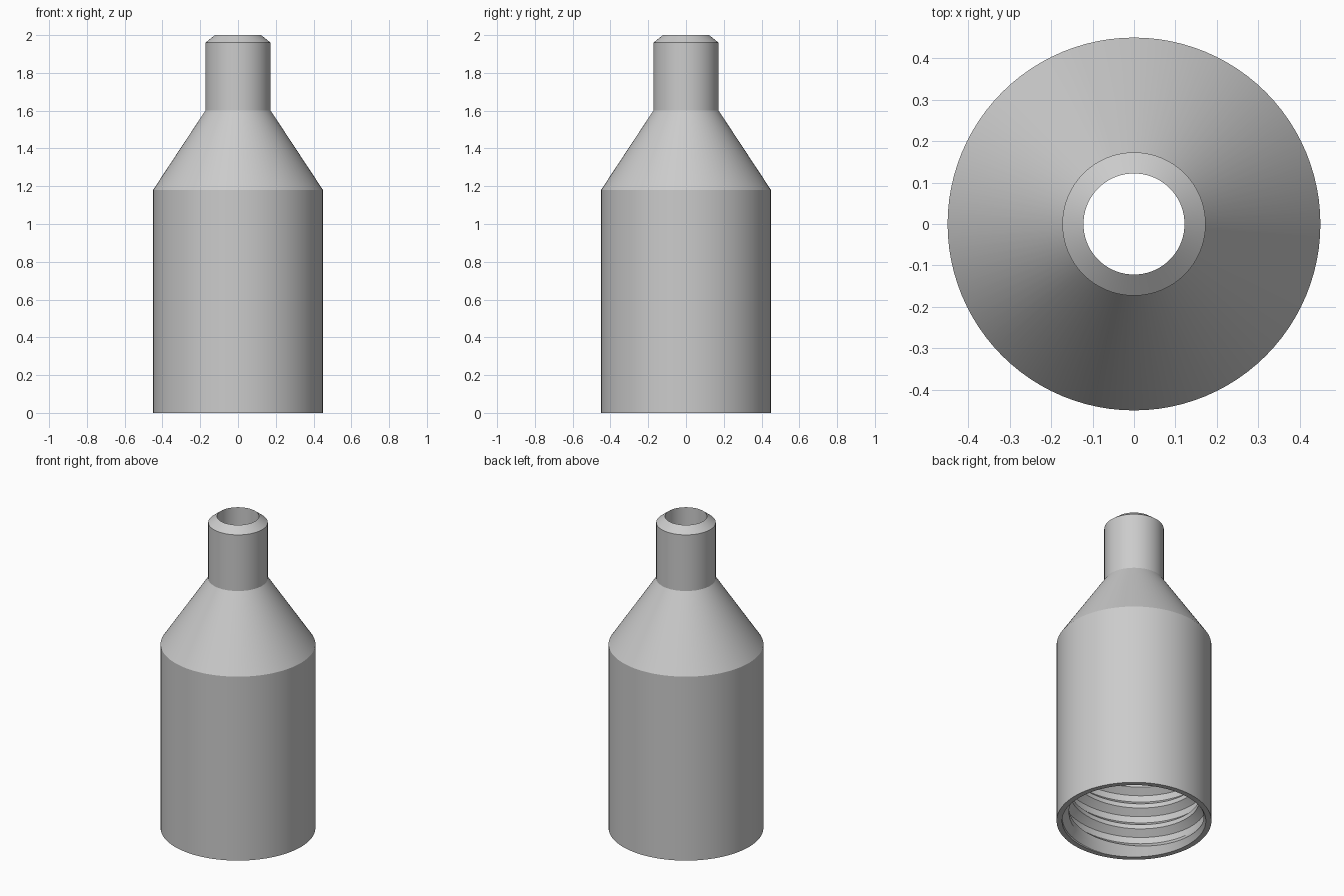
import bpy, bmesh, math

cube = bpy.data.objects.get("Cube")
if cube:
    bpy.data.objects.remove(cube, do_unlink=True)

SEGMENTS = 96
BORE, CREST = 0.418, 0.378       # thread root and crest radii
THREAD_TOP, PITCH = 1.14, 0.14

grey = bpy.data.materials.new("plain grey")
grey.use_nodes = True
colour = (0.6, 0.6, 0.6, 1)
grey.diffuse_color = colour
grey.node_tree.nodes["Principled BSDF"].inputs["Base Color"].default_value = colour


def add_grid(bm, columns):
    """Join neighbouring columns of points with quads."""
    rows = [[bm.verts.new(p) for p in col] for col in columns]
    for a, b in zip(rows, rows[1:]):
        for i in range(len(a) - 1):
            bm.faces.new((a[i], b[i], b[i + 1], a[i + 1]))


def point(radius, angle, z):
    return (radius * math.cos(angle), radius * math.sin(angle), z)


def thread_column(turn):
    """One upright slice through the internal helical thread."""
    column = []
    for k in range(-1, math.ceil(THREAD_TOP / PITCH) + 1):
        for phase, depth in ((0, 0), (0.3, 0), (0.55, 1), (0.75, 1)):
            z = min(max((k + phase + turn) * PITCH, 0), THREAD_TOP)
            fade = min(1, z / 0.06, (THREAD_TOP - z) / 0.06)
            radius = BORE - (BORE - CREST) * depth * fade
            column.append(point(radius, turn * math.tau, z))
    return column


turns = [i / SEGMENTS for i in range(SEGMENTS + 1)]
bm = bmesh.new()

# Outer wall, shoulder, neck, chamfered lip, neck bore and inner cone
profile = [(BORE, 0), (0.45, 0), (0.45, 1.18), (0.173, 1.6), (0.173, 1.96),
           (0.122, 2), (0.122, 1.57), (BORE, THREAD_TOP)]
add_grid(bm, [[point(r, t * math.tau, z) for r, z in profile] for t in turns])

# Threaded socket
add_grid(bm, [thread_column(t) for t in turns])

bmesh.ops.remove_doubles(bm, verts=bm.verts, dist=0.0001)
bmesh.ops.dissolve_degenerate(bm, edges=bm.edges, dist=0.0001)
bmesh.ops.recalc_face_normals(bm, faces=bm.faces)

mesh = bpy.data.meshes.new("threaded_nozzle")
bm.to_mesh(mesh)
bm.free()
mesh.materials.append(grey)
nozzle = bpy.data.objects.new("threaded_nozzle", mesh)
bpy.context.collection.objects.link(nozzle)

bpy.ops.object.select_all(action="DESELECT")
nozzle.select_set(True)
bpy.context.view_layer.objects.active = nozzle
bpy.ops.object.shade_smooth_by_angle(angle=math.radians(28))
